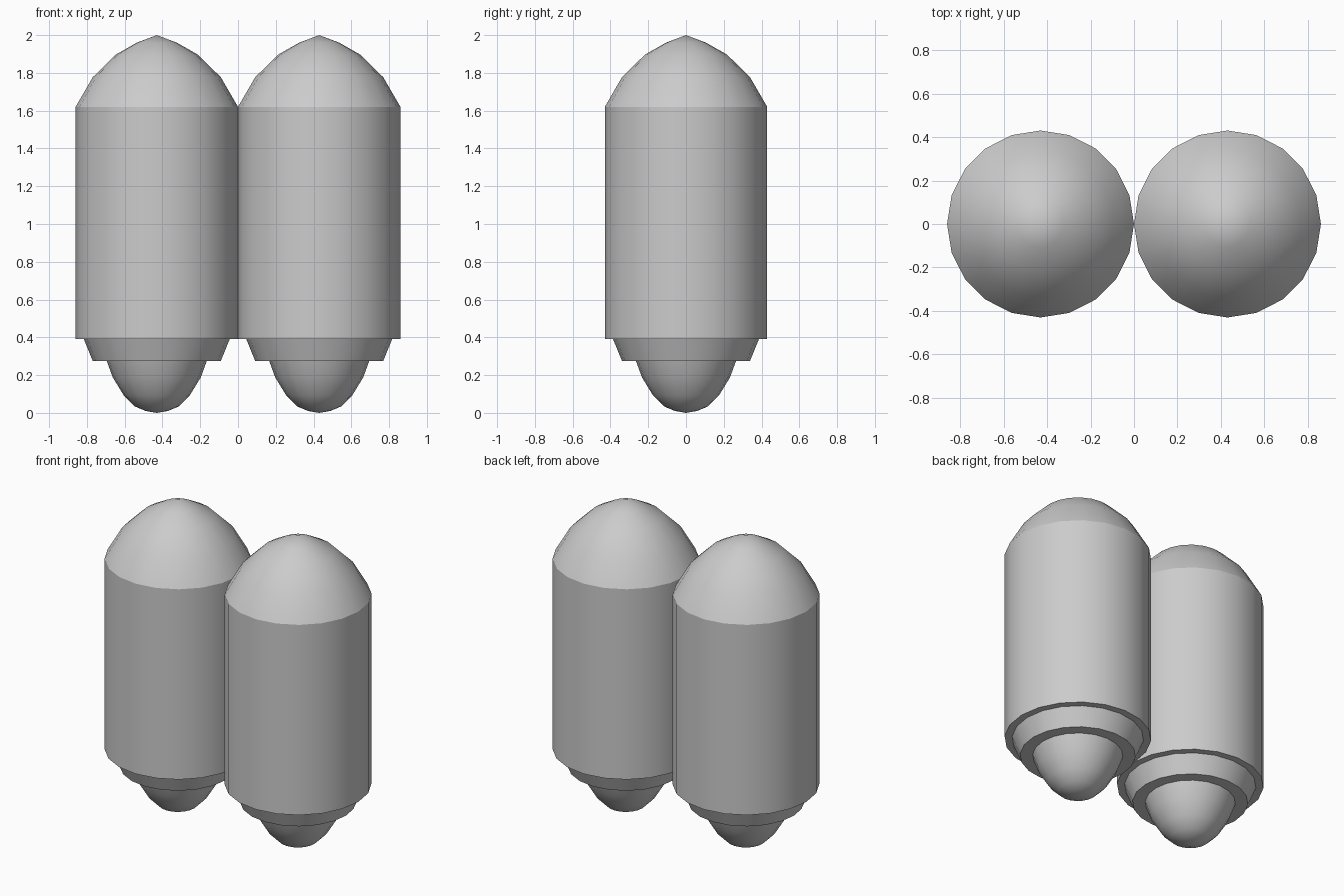
import bpy, bmesh, math

if "Cube" in bpy.data.objects:
    bpy.data.objects.remove(bpy.data.objects["Cube"])

SIDES = 20
R = 0.43

# Outline of one capsule, (radius, height) from bottom tip to top tip
PROFILE = [
    (0, 0), (0.058, 0.01), (0.116, 0.034), (0.175, 0.093), (0.233, 0.188), (0.265, 0.275),  # rounded nozzle
    (0.339, 0.275), (0.386, 0.39),                                                          # tapered collar
    (R, 0.39), (R, 1.62),                                                                   # cylinder body
    (0.339, 1.777), (0.217, 1.897), (0.106, 1.96), (0, 2.0),                                # dome
]


def lathe(name, profile, x):
    bm = bmesh.new()
    verts = [bm.verts.new((r, 0, z)) for r, z in profile]
    edges = [bm.edges.new(pair) for pair in zip(verts, verts[1:])]
    bmesh.ops.spin(bm, geom=verts + edges, cent=(0, 0, 0), axis=(0, 0, 1),
                   angle=math.tau, steps=SIDES, use_duplicate=False)
    bmesh.ops.remove_doubles(bm, verts=bm.verts, dist=0.0005)
    bmesh.ops.recalc_face_normals(bm, faces=bm.faces)
    mesh = bpy.data.meshes.new(name)
    bm.to_mesh(mesh)
    bm.free()
    obj = bpy.data.objects.new(name, mesh)
    obj.location.x = x
    bpy.context.collection.objects.link(obj)
    bpy.ops.object.select_all(action='DESELECT')
    obj.select_set(True)
    bpy.context.view_layer.objects.active = obj
    bpy.ops.object.shade_smooth_by_angle(angle=math.radians(28))
    return obj


# Two identical tanks side by side
for name, side in (("left_tank", -1), ("right_tank", 1)):
    lathe(name, PROFILE, side * R)
